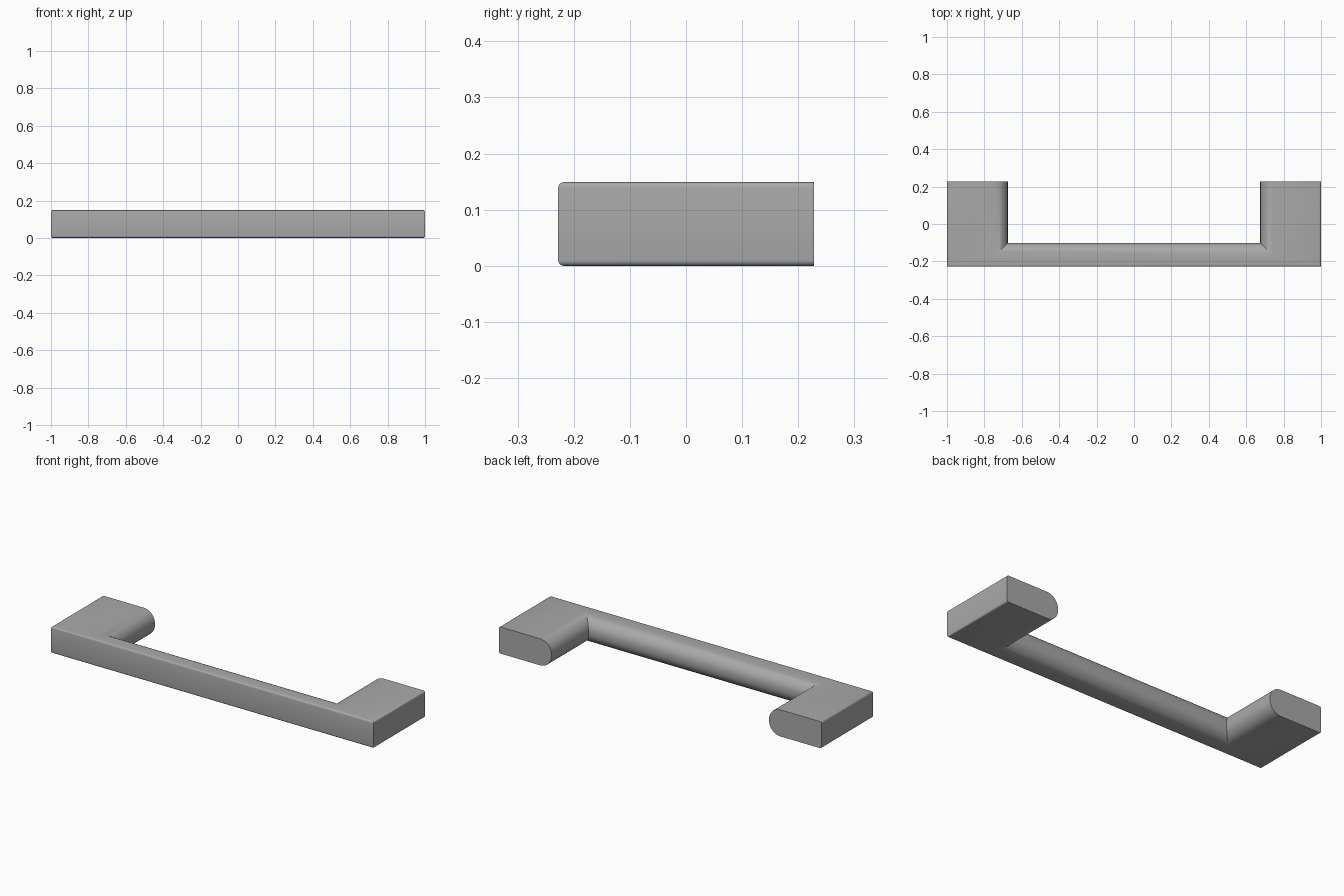
import bpy, bmesh, math

if "Cube" in bpy.data.objects:
    bpy.data.objects.remove(bpy.data.objects["Cube"])

HEIGHT = 0.149
OUT_X, OUT_Y = 1.0, 0.228      # outer faces
IN_X, IN_Y = 0.675, -0.101     # inner faces of the posts and the bar
EDGE_R, GRIP_R = 0.01, 0.07    # outer edge and inner grip roundings


def quarter(radius, start, steps):
    """Quarter arc around the origin, counter-clockwise from start degrees."""
    return [(radius * math.cos(math.radians(start + 90 * i / steps)),
             radius * math.sin(math.radians(start + 90 * i / steps)))
            for i in range(steps + 1)]


# Cross-section: (is_outer, inset from that face, z), counter-clockwise
profile = []
for dx, dz in quarter(EDGE_R, 180, 4):
    profile.append((True, EDGE_R + dx, EDGE_R + dz))
for dx, dz in quarter(GRIP_R, 270, 12) + quarter(GRIP_R, 0, 12):
    base = GRIP_R if dz < -1e-6 or len(profile) < 18 else HEIGHT - GRIP_R
    profile.append((False, GRIP_R - dx, base + dz))
for dx, dz in quarter(EDGE_R, 90, 4):
    profile.append((True, EDGE_R + dx, HEIGHT - EDGE_R + dz))


def station(side, at_corner):
    """Cross-section placed at the open post end or on the mitred corner."""
    points = []
    for outer, inset, z in profile:
        x = OUT_X - inset if outer else IN_X + inset
        y = OUT_Y
        if at_corner:
            y = -OUT_Y + inset if outer else IN_Y - inset
        points.append((side * x, y, z))
    return points


# U-shaped pull handle swept through four stations
bm = bmesh.new()
rings = [[bm.verts.new(p) for p in station(side, corner)]
         for side, corner in ((-1, False), (-1, True), (1, True), (1, False))]
n = len(profile)
for a, b in zip(rings, rings[1:]):
    for i in range(n):
        j = (i + 1) % n
        bm.faces.new((a[i], a[j], b[j], b[i]))
bm.faces.new(rings[0])          # mounting ends
bm.faces.new(rings[-1])
bmesh.ops.recalc_face_normals(bm, faces=bm.faces)
mesh = bpy.data.meshes.new("pull_handle")
bm.to_mesh(mesh)
bm.free()

handle = bpy.data.objects.new("pull_handle", mesh)
bpy.context.collection.objects.link(handle)
metal = bpy.data.materials.new("grey_metal")
metal.diffuse_color = (0.4, 0.4, 0.4, 1)
metal.use_nodes = True
metal.node_tree.nodes["Principled BSDF"].inputs["Base Color"].default_value = metal.diffuse_color
mesh.materials.append(metal)

bpy.context.view_layer.objects.active = handle
handle.select_set(True)
bpy.ops.object.shade_smooth_by_angle(angle=math.radians(30))
